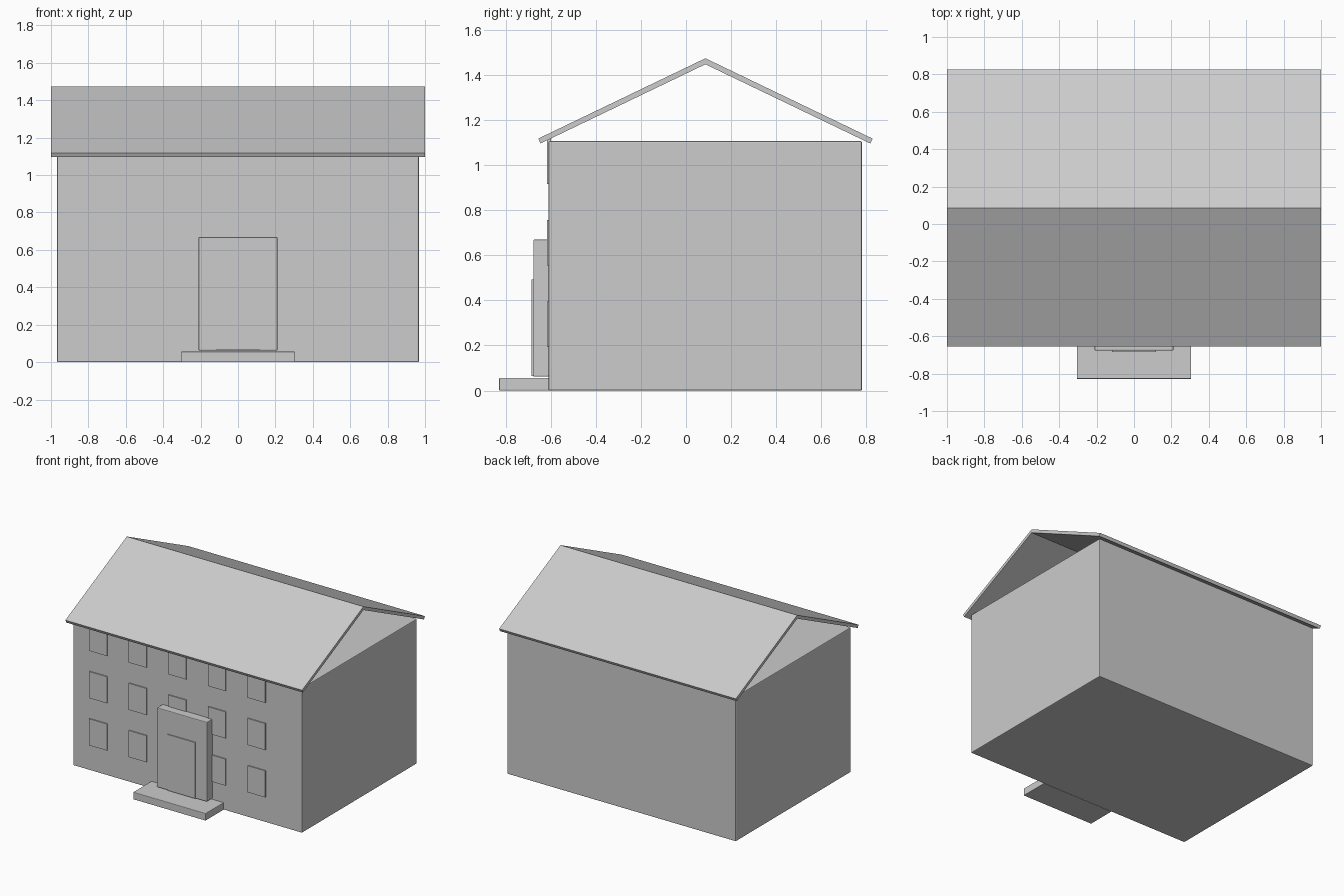
import bpy, bmesh

if "Cube" in bpy.data.objects:
    bpy.data.objects.remove(bpy.data.objects["Cube"])

grey = bpy.data.materials.new("light_grey")
grey.diffuse_color = (0.604, 0.604, 0.604, 1)
grey.use_nodes = True
grey.node_tree.nodes["Principled BSDF"].inputs["Base Color"].default_value = grey.diffuse_color


def finish(name, bm):
    bmesh.ops.recalc_face_normals(bm, faces=bm.faces)
    mesh = bpy.data.meshes.new(name)
    bm.to_mesh(mesh)
    bm.free()
    mesh.materials.append(grey)
    obj = bpy.data.objects.new(name, mesh)
    bpy.context.collection.objects.link(obj)
    return obj


def box(name, lo, hi, bevel=0):
    """Box between two corners, with optional softened edges."""
    bm = bmesh.new()
    bmesh.ops.create_cube(bm, size=1)
    for v in bm.verts:
        v.co = [lo[i] if v.co[i] < 0 else hi[i] for i in range(3)]
    obj = finish(name, bm)
    if bevel:
        mod = obj.modifiers.new("soft_edges", "BEVEL")
        mod.width = bevel
        mod.segments = 2
    return obj


# Main block of the house
WALL = -0.609
box("house_body", (-0.967, WALL, 0), (0.967, 0.78, 1.106), 0.006)

# Two roof slabs meeting at the ridge, open at the gable ends
RIDGE_Y, RIDGE_Z = 0.086, 1.473
for name, side in (("front_roof", -1), ("back_roof", 1)):
    profile = [(0, RIDGE_Z), (0.741, 1.117), (0.7306, 1.0954), (0, RIDGE_Z - 0.0266)]
    bm = bmesh.new()
    face = bm.faces.new([bm.verts.new((-1, RIDGE_Y + side * d, z)) for d, z in profile])
    ext = bmesh.ops.extrude_face_region(bm, geom=[face])
    verts = [g for g in ext["geom"] if isinstance(g, bmesh.types.BMVert)]
    bmesh.ops.translate(bm, verts=verts, vec=(2, 0, 0))
    finish(name, bm)

# Front windows: three floors of five raised panels
for row in range(3):
    for col in range(5):
        x = -0.751 + 0.3343 * col
        z = 0.193 + 0.361 * row
        box(f"window_{row}_{col}", (x - 0.075, WALL - 0.008, z),
            (x + 0.075, WALL + 0.01, z + 0.203))

# Entrance: step, door surround and door panel
box("front_step", (-0.306, -0.828, 0), (0.306, WALL + 0.002, 0.056), 0.004)
box("door_surround", (-0.211, -0.677, 0.062), (0.211, WALL + 0.002, 0.669), 0.005)
box("door_panel", (-0.117, -0.684, 0.064), (0.117, -0.66, 0.492))
